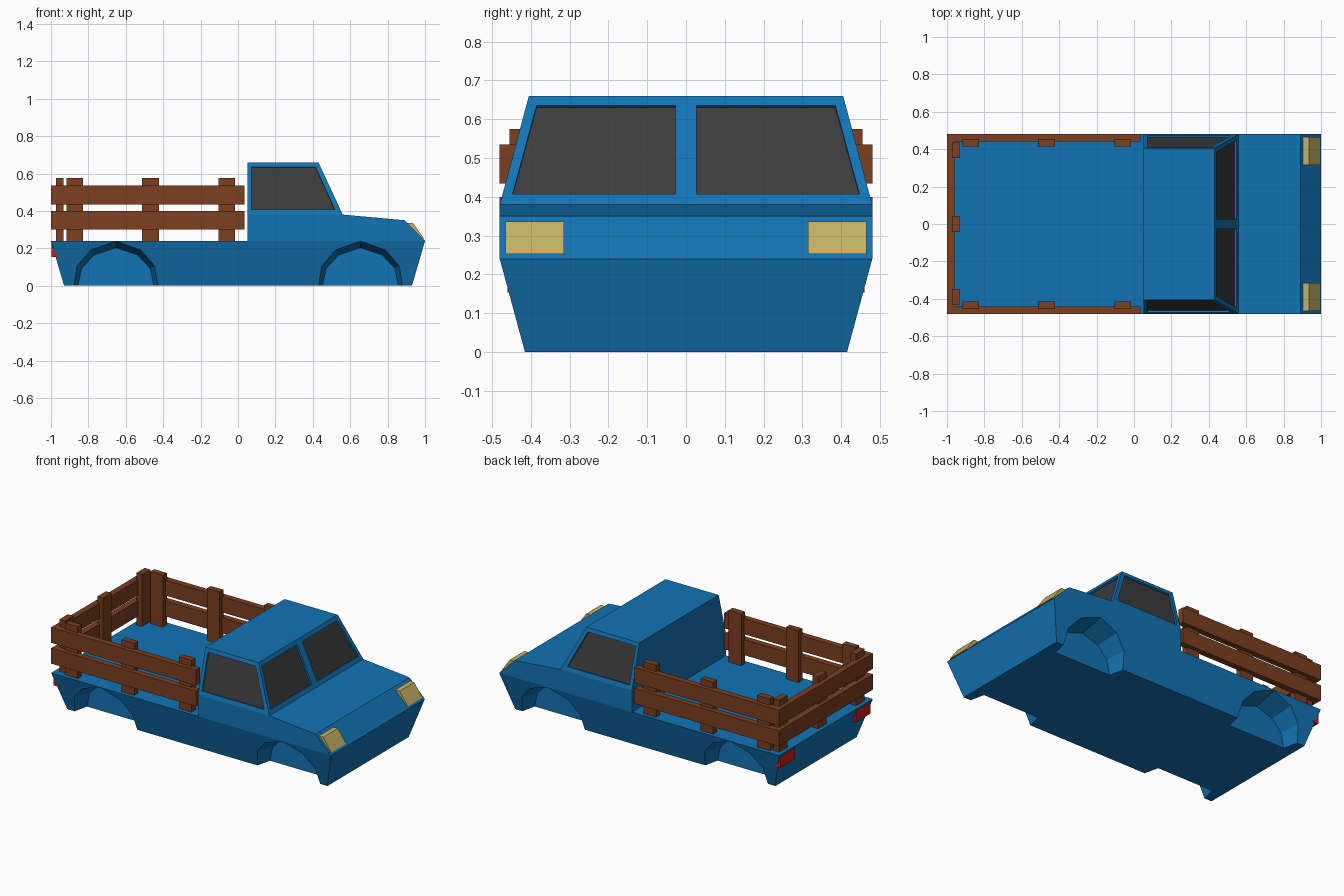
import bpy, bmesh
from mathutils import Vector

if "Cube" in bpy.data.objects:
    bpy.data.objects.remove(bpy.data.objects["Cube"])


def material(name, color):
    m = bpy.data.materials.new(name)
    m.diffuse_color = (*color, 1)
    m.use_nodes = True
    m.node_tree.nodes["Principled BSDF"].inputs["Base Color"].default_value = m.diffuse_color
    return m


BLUE = material("blue_paint", (0.006, 0.175, 0.46))
WOOD = material("brown_wood", (0.2, 0.05, 0.015))
GLASS = material("dark_glass", (0.045, 0.045, 0.045))
LAMP = material("lamp_yellow", (0.55, 0.44, 0.13))
RED = material("lamp_red", (0.65, 0.01, 0.01))


def loft(name, ring_a, ring_b, mat=None):
    """Solid between two matching rings of points."""
    bm = bmesh.new()
    a = [bm.verts.new(p) for p in ring_a]
    b = [bm.verts.new(p) for p in ring_b]
    bm.faces.new(a)
    bm.faces.new(b[::-1])
    for i in range(len(a)):
        j = (i + 1) % len(a)
        bm.faces.new((a[i], b[i], b[j], a[j]))
    bmesh.ops.recalc_face_normals(bm, faces=bm.faces)
    me = bpy.data.meshes.new(name)
    bm.to_mesh(me)
    bm.free()
    ob = bpy.data.objects.new(name, me)
    bpy.context.collection.objects.link(ob)
    if mat:
        me.materials.append(mat)
    return ob


def prism(name, profile, y0, y1, mat):
    return loft(name, [(x, y0, z) for x, z in profile], [(x, y1, z) for x, z in profile], mat)


def box(name, x0, x1, y0, y1, z0, z1, mat):
    return prism(name, [(x0, z0), (x1, z0), (x1, z1), (x0, z1)], y0, y1, mat)


def rect(x, y, z):
    return [(-x, -y, z), (x, -y, z), (x, y, z), (-x, y, z)]


def cut(ob, cutter):
    """Subtract cutter from ob, bake the result and delete the cutter."""
    cutter.hide_render = True
    mod = ob.modifiers.new("cut", 'BOOLEAN')
    mod.operation = 'DIFFERENCE'
    mod.solver = 'EXACT'
    mod.object = cutter
    bpy.context.view_layer.update()
    me = bpy.data.meshes.new_from_object(ob.evaluated_get(bpy.context.evaluated_depsgraph_get()))
    ob.modifiers.clear()
    ob.data = me
    bpy.data.objects.remove(cutter)


# Lower hull with tapered wheel wells
hull = loft("lower_hull", rect(0.93, 0.415, 0), rect(1.0, 0.48, 0.24), BLUE)
half = [(1, -0.2), (1, 0), (0.9, 0.46), (0.57, 0.81)]
arch = half + [(0, 1)] + [(-x, z) for x, z in half[::-1]]
for cx in (-0.653, 0.655):
    for s in (1, -1):
        rings = [[(cx + x * r, s * y, z * r) for x, z in arch]
                 for y, r in ((0.32, 0.203), (0.52, 0.247))]
        cut(hull, loft("well_cutter", *rings))

# Bonnet block and cab
prism("bonnet", [(0.05, 0.24), (1, 0.24), (0.89, 0.35), (0.56, 0.38), (0.05, 0.38)],
      -0.48, 0.48, BLUE)
cab = loft("cab",
           [(0.05, -0.48, 0.38), (0.56, -0.48, 0.38), (0.56, 0.48, 0.38), (0.05, 0.48, 0.38)],
           [(0.05, -0.405, 0.66), (0.43, -0.405, 0.66), (0.43, 0.405, 0.66), (0.05, 0.405, 0.66)],
           BLUE)


def window(name, corners, outward):
    """Recessed glass pane set into the cab."""
    q = [Vector(c) for c in corners]
    n = (q[1] - q[0]).cross(q[2] - q[0]).normalized()
    if n.dot(Vector(outward)) < 0:
        n = -n
    cut(cab, loft("window_cutter", [p - n * 0.015 for p in q], [p + n * 0.03 for p in q]))
    loft(name, [p - n * 0.03 for p in q], [p - n * 0.012 for p in q], GLASS)


def front_x(z):
    return 0.56 - 0.13 * (z - 0.38) / 0.28


def side_y(z):
    return 0.48 - 0.075 * (z - 0.38) / 0.28


LO, HI = 0.407, 0.635
for s, side in ((1, "left"), (-1, "right")):
    window(side + "_windshield", [(front_x(LO), s * 0.027, LO), (front_x(LO), s * 0.447, LO),
                                  (front_x(HI), s * 0.385, HI), (front_x(HI), s * 0.027, HI)],
           (1, 0, 0))
    window(side + "_side_window", [(0.073, s * side_y(LO), LO), (0.518, s * side_y(LO), LO),
                                   (0.414, s * side_y(HI), HI), (0.073, s * side_y(HI), HI)],
           (0, s, 0))

    # Lamps
    prism(side + "_headlight", [(0.89, 0.336), (0.935, 0.336), (0.994, 0.253), (0.97, 0.253)],
          s * 0.315, s * 0.465, LAMP)
    prism(side + "_tail_light", [(-0.97, 0.225), (-0.998, 0.225), (-0.998, 0.153), (-0.96, 0.153)],
          s * 0.31, s * 0.46, RED)

    # Side fence
    for i, (z0, z1) in enumerate(((0.30, 0.40), (0.435, 0.535))):
        box(f"{side}_slat_{i}", -1, 0.035, s * 0.44, s * 0.48, z0, z1, WOOD)
    for i, x in enumerate((-0.873, -0.468, -0.06)):
        box(f"{side}_post_{i}", x - 0.045, x + 0.045, s * 0.415, s * 0.455, 0.24, 0.575, WOOD)

# Rear fence
for i, (z0, z1) in enumerate(((0.30, 0.40), (0.435, 0.535))):
    box(f"rear_slat_{i}", -1, -0.96, -0.44, 0.44, z0, z1, WOOD)
for i, y in enumerate((-0.39, 0, 0.395)):
    box(f"rear_post_{i}", -0.974, -0.934, y - 0.043, y + 0.043, 0.24, 0.575, WOOD)
